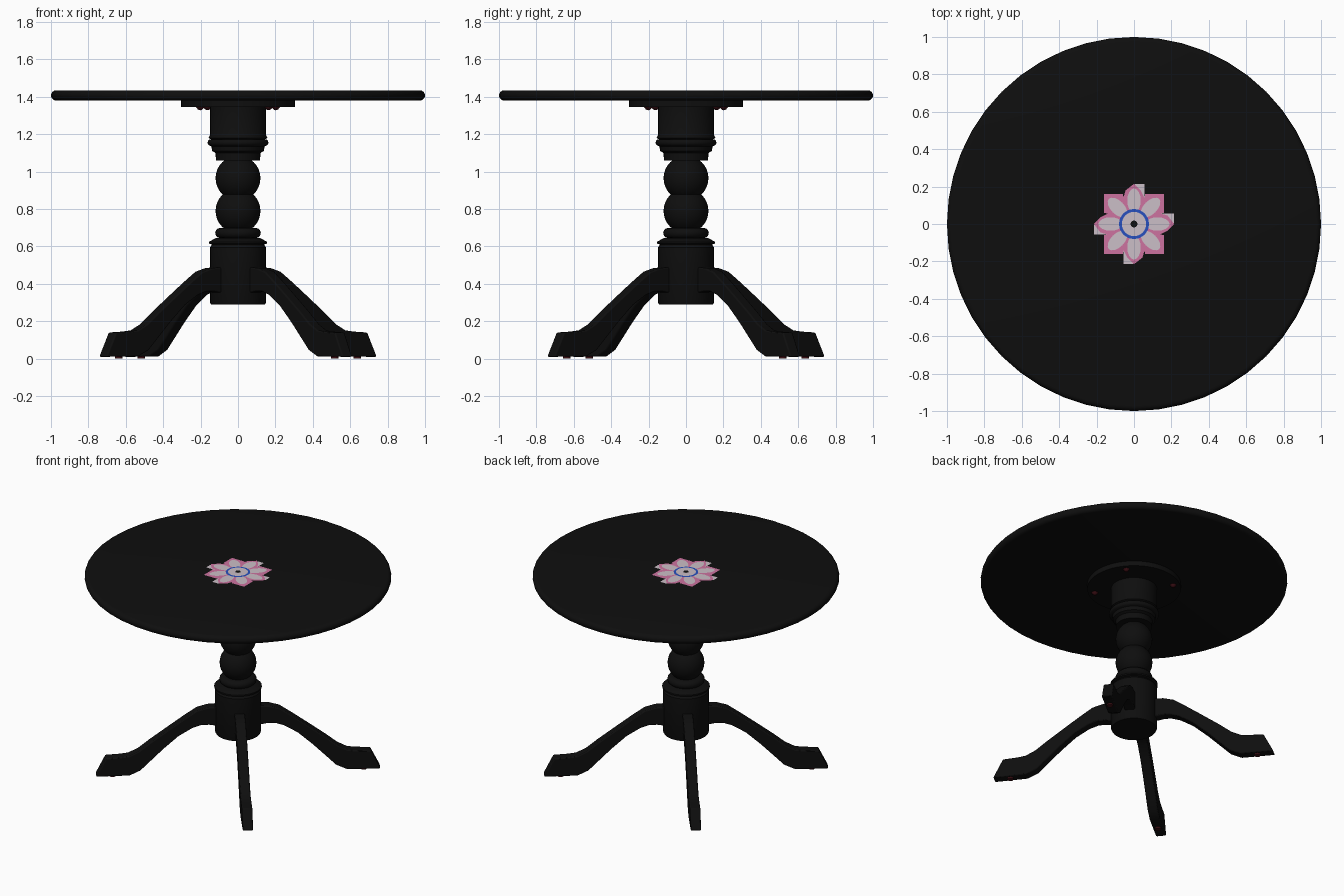
import bpy, bmesh, math
from mathutils import Matrix, Vector

cube = bpy.data.objects.get("Cube")
if cube:
    bpy.data.objects.remove(cube, do_unlink=True)


def material(name, rgb):
    m = bpy.data.materials.new(name)
    m.use_nodes = True
    m.diffuse_color = (*rgb, 1)
    m.node_tree.nodes["Principled BSDF"].inputs["Base Color"].default_value = (*rgb, 1)
    return m


black = material("black_wood", (0.0045, 0.0045, 0.0045))
red = material("dark_red_metal", (0.05, 0.005, 0.008))
white = material("pale_petal", (0.6, 0.52, 0.57))
pink = material("pink_petal", (0.61, 0.17, 0.35))
blue = material("blue_ring", (0.02, 0.08, 0.52))


def finish(name, bm, mat, angle=None):
    bmesh.ops.recalc_face_normals(bm, faces=bm.faces)
    mesh = bpy.data.meshes.new(name)
    bm.to_mesh(mesh)
    bm.free()
    mesh.materials.append(mat)
    ob = bpy.data.objects.new(name, mesh)
    bpy.context.collection.objects.link(ob)
    if angle:
        bpy.ops.object.select_all(action='DESELECT')
        ob.select_set(True)
        bpy.context.view_layer.objects.active = ob
        bpy.ops.object.shade_smooth_by_angle(angle=math.radians(angle))
    return ob


def lathe(name, profile, mat, steps=48, at=(0, 0)):
    """Turn a (radius, height) profile about a vertical axis."""
    bm = bmesh.new()
    vs = [bm.verts.new((r, 0, z)) for r, z in profile]
    es = [bm.edges.new(p) for p in zip(vs, vs[1:])]
    bmesh.ops.spin(bm, geom=vs + es, axis=(0, 0, 1), cent=(0, 0, 0),
                   angle=math.tau, steps=steps)
    bmesh.ops.remove_doubles(bm, verts=bm.verts, dist=1e-5)
    bmesh.ops.translate(bm, verts=bm.verts, vec=(*at, 0))
    return finish(name, bm, mat, 35)


def arc(cr, cz, r, a, b, n=10):
    """Profile arc around (cr, cz), angles in degrees."""
    return [(cr + r * math.cos(math.radians(a + (b - a) * i / n)),
             cz + r * math.sin(math.radians(a + (b - a) * i / n))) for i in range(n + 1)]


# Table top with a rounded rim, and its mounting plate
BOTTOM, TOP = 1.38, 1.435
mid, half = (BOTTOM + TOP) / 2, (TOP - BOTTOM) / 2
lathe("table_top", [(0, BOTTOM)] + arc(1 - half, mid, half, -90, 90, 8) + [(0, TOP)], black)
lathe("mounting_plate", [(0, 1.345), (0.305, 1.345), (0.305, BOTTOM), (0, BOTTOM)], black)

# Turned column
lathe("column_base", [(0, 0.29), (0.145, 0.29), (0.15, 0.30), (0.15, 0.595), (0.138, 0.61),
                      (0.155, 0.615), (0.155, 0.625), (0.118, 0.645), (0, 0.645)], black, 32)
lathe("column_ring", [(0, 0.645)] + arc(0.095, 0.672, 0.027, -90, 90, 6) + [(0, 0.699)], black, 32)
for name, z in (("lower_ball", 0.79), ("upper_ball", 0.965)):
    lathe(name, arc(0, z, 0.12, -90, 90, 16), black, 32)
lathe("column_capital", [(0, 1.06), (0.118, 1.06), (0.12, 1.10), (0.138, 1.11), (0.142, 1.135)]
      + arc(0.145, 1.155, 0.018, -90, 90, 6)
      + [(0.158, 1.18), (0.15, 1.195), (0.15, 1.345), (0, 1.345)], black, 32)

# Four curved legs, each a slab skinned between an upper and a lower outline
upper = [(0.10, 0.49), (0.20, 0.485), (0.27, 0.465), (0.35, 0.41), (0.46, 0.33),
         (0.575, 0.245), (0.65, 0.185), (0.715, 0.152), (0.77, 0.145), (0.865, 0.14)]
lower = [(0.10, 0.345), (0.19, 0.36), (0.24, 0.36), (0.30, 0.34), (0.39, 0.285),
         (0.49, 0.195), (0.58, 0.105), (0.64, 0.045), (0.71, 0.012), (0.93, 0.010)]
HALF_WIDTH = 0.034
TURN = math.radians(39)


def leg(name, angle):
    bm = bmesh.new()
    rings = [[bm.verts.new((r, s * HALF_WIDTH, z))
              for (r, z), s in ((u, -1), (u, 1), (d, 1), (d, -1))]
             for u, d in zip(upper, lower)]
    for a, b in zip(rings, rings[1:]):
        for i in range(4):
            j = (i + 1) % 4
            bm.faces.new((a[i], a[j], b[j], b[i]))
    bm.faces.new(rings[0])
    bm.faces.new(rings[-1])
    bmesh.ops.rotate(bm, verts=bm.verts, matrix=Matrix.Rotation(angle, 3, 'Z'))
    ob = finish(name, bm, black, 35)
    bevel = ob.modifiers.new("soft_edges", 'BEVEL')
    bevel.width, bevel.segments, bevel.limit_method = 0.007, 2, 'ANGLE'
    bevel.angle_limit = math.radians(45)


for i, side in enumerate(("back_left", "back_right", "front_right", "front_left")):
    a = TURN + i * math.pi / 2
    d = Vector((math.cos(a), math.sin(a)))
    leg(side + "_leg", a)
    # Foot glide and plate screw lie along the same direction
    lathe(side + "_glide", [(0, 0), (0.02, 0), (0.02, 0.015), (0, 0.015)], red, 12, d * 0.82)
    lathe(side + "_screw", [(0, 1.328), (0.012, 1.332), (0.022, 1.345), (0, 1.345)], red, 12, d * 0.26)


# Painted flower: thin flat layers on the top
def layer(name, shapes, mat, level):
    bm = bmesh.new()
    z = TOP + 0.001 * level
    for shape in shapes:
        bm.faces.new([bm.verts.new((x, y, z)) for x, y in shape])
    ob = finish(name, bm, mat)
    for p in ob.data.polygons:
        if p.normal.z < 0:
            p.flip()


def turned(shape, quarter):
    m = Matrix.Rotation(quarter * math.pi / 2, 2)
    return [m @ Vector(p) for p in shape]


def oval(cx, rx, ry, angle, n=16):
    m = Matrix.Rotation(angle, 2)
    return [m @ Vector((cx + rx * math.cos(math.tau * k / n), ry * math.sin(math.tau * k / n)))
            for k in range(n)]


def circle(r):
    return oval(0, r, r, 0, 32)


right_petal = [(0.05, -0.05), (0.13, -0.06), (0.18, -0.035), (0.215, 0), (0.18, 0.045), (0.13, 0.06), (0.05, 0.05)]
corner_petal = [(0.05, 0.03), (0.16, 0.06), (0.16, 0.16), (0.06, 0.16), (0.03, 0.05)]
corner_tab = [(0.12, 0.005), (0.215, 0.005), (0.215, 0.055), (0.12, 0.055)]
# The tabs swap sides between the horizontal and vertical petals
tabs = []
for q in range(4):
    s = 1 if q % 2 == 0 else -1
    tabs.append(turned([(x, s * y) for x, y in corner_tab], q))
layer("flower_tabs", tabs, white, 1)
layer("flower_corner_petals", [turned(corner_petal, q) for q in range(4)], pink, 2)
layer("flower_main_petals", [turned(right_petal, q) for q in range(4)], pink, 3)
layer("flower_petal_centres", [oval(0.125, 0.065, 0.036, k * math.pi / 4) for k in range(8)], white, 4)
layer("flower_ring", [circle(0.08)], blue, 5)
layer("flower_heart", [circle(0.065)], white, 6)
layer("flower_dot", [circle(0.018)], black, 7)
